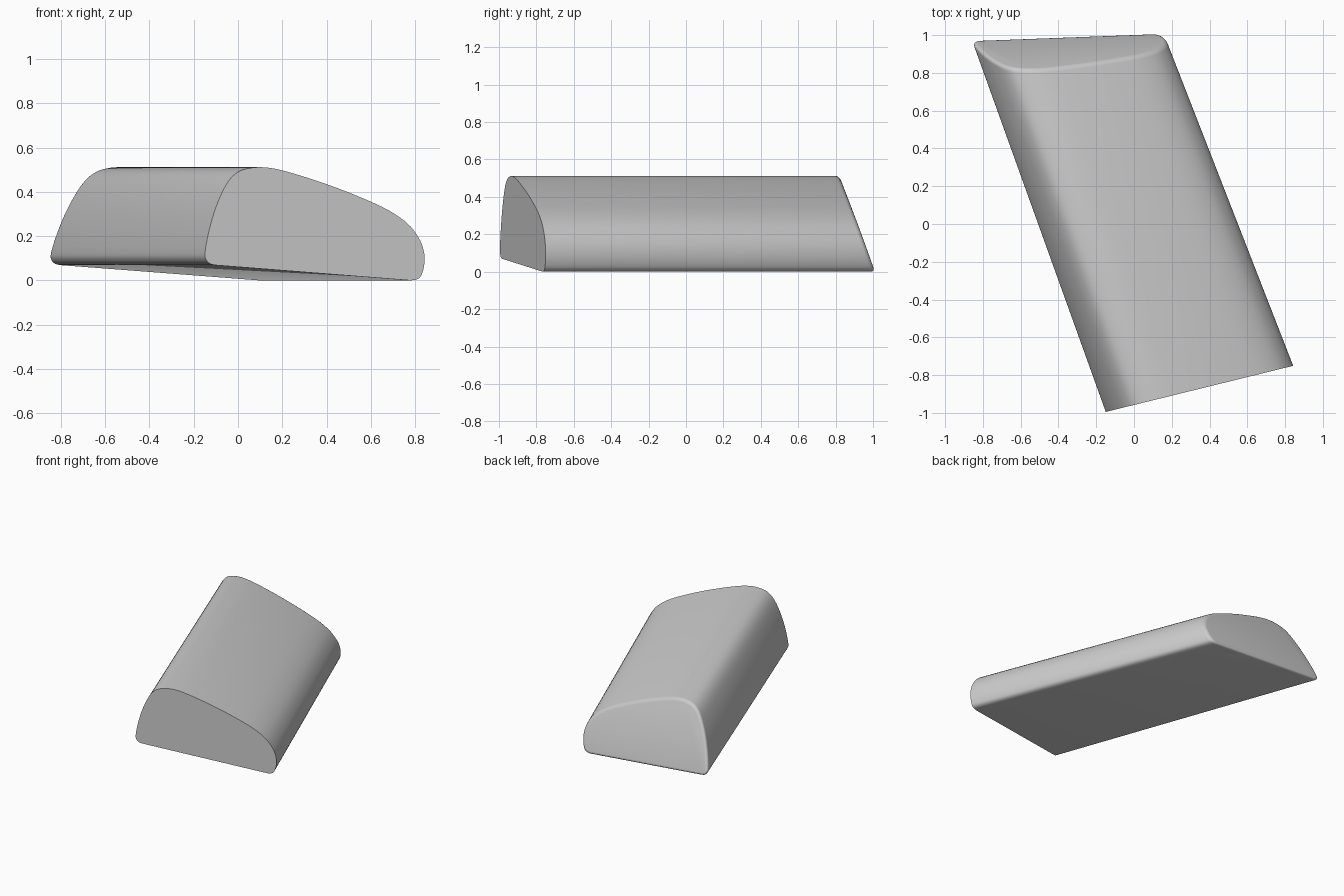
import bpy, bmesh
from mathutils import Vector

if "Cube" in bpy.data.objects:
    bpy.data.objects.remove(bpy.data.objects["Cube"])

# Profile in the front view (x, z), from bottom left over the top to bottom right
profile = [(-0.10, 0.069), (-0.125, 0.075), (-0.143, 0.092), (-0.149, 0.125),
           (-0.132, 0.22), (-0.10, 0.33), (-0.055, 0.43), (-0.01, 0.483),
           (0.045, 0.506), (0.12, 0.511), (0.22, 0.492), (0.40, 0.435),
           (0.56, 0.373), (0.68, 0.317), (0.765, 0.258), (0.815, 0.195),
           (0.839, 0.135), (0.842, 0.075), (0.829, 0.025), (0.81, 0.006),
           (0.78, 0.0)]
STEPS = 4


def smooth_curve(points):
    """Catmull-Rom curve through the points."""
    p = [Vector(q) for q in points]
    p = [p[0] * 2 - p[1]] + p + [p[-1] * 2 - p[-2]]
    out = []
    for i in range(1, len(p) - 2):
        a, b, c, d = p[i - 1:i + 3]
        for k in range(STEPS):
            t = k / STEPS
            out.append(0.5 * (2 * b + (c - a) * t + (2 * a - 5 * b + 4 * c - d) * t * t
                              + (3 * b - a - 3 * c + d) * t ** 3))
    out.append(p[-2])
    return out


# Slanted body: vertical skewed front cut, leaning back cut
bm = bmesh.new()
front, back = [], []
for x, z in smooth_curve(profile):
    y = -0.958 + 0.246 * x
    slope = -0.36 - 0.03 * (x + 0.15)
    t = (1.009 - 0.36 * z + 0.01 * x - y) / (1 - 0.01 * slope)
    front.append(bm.verts.new((x, y, max(z, 0))))
    back.append(bm.verts.new((x + slope * t, y + t, max(z, 0))))
n = len(front)
for i in range(n):
    j = (i + 1) % n
    bm.faces.new((front[i], front[j], back[j], back[i]))
bm.faces.new(front[::-1])
back_face = bm.faces.new(back)
bmesh.ops.recalc_face_normals(bm, faces=bm.faces)

# Rounded rim on the back cut only
bmesh.ops.bevel(bm, geom=list(back_face.edges), offset=0.022, offset_type='OFFSET',
                segments=4, profile=0.5, affect='EDGES', clamp_overlap=True)
bmesh.ops.recalc_face_normals(bm, faces=bm.faces)

mesh = bpy.data.meshes.new("slanted_block")
bm.to_mesh(mesh)
bm.free()
block = bpy.data.objects.new("slanted_block", mesh)
bpy.context.collection.objects.link(block)
bpy.context.view_layer.objects.active = block
block.select_set(True)
bpy.ops.object.shade_smooth_by_angle(angle=0.6)
